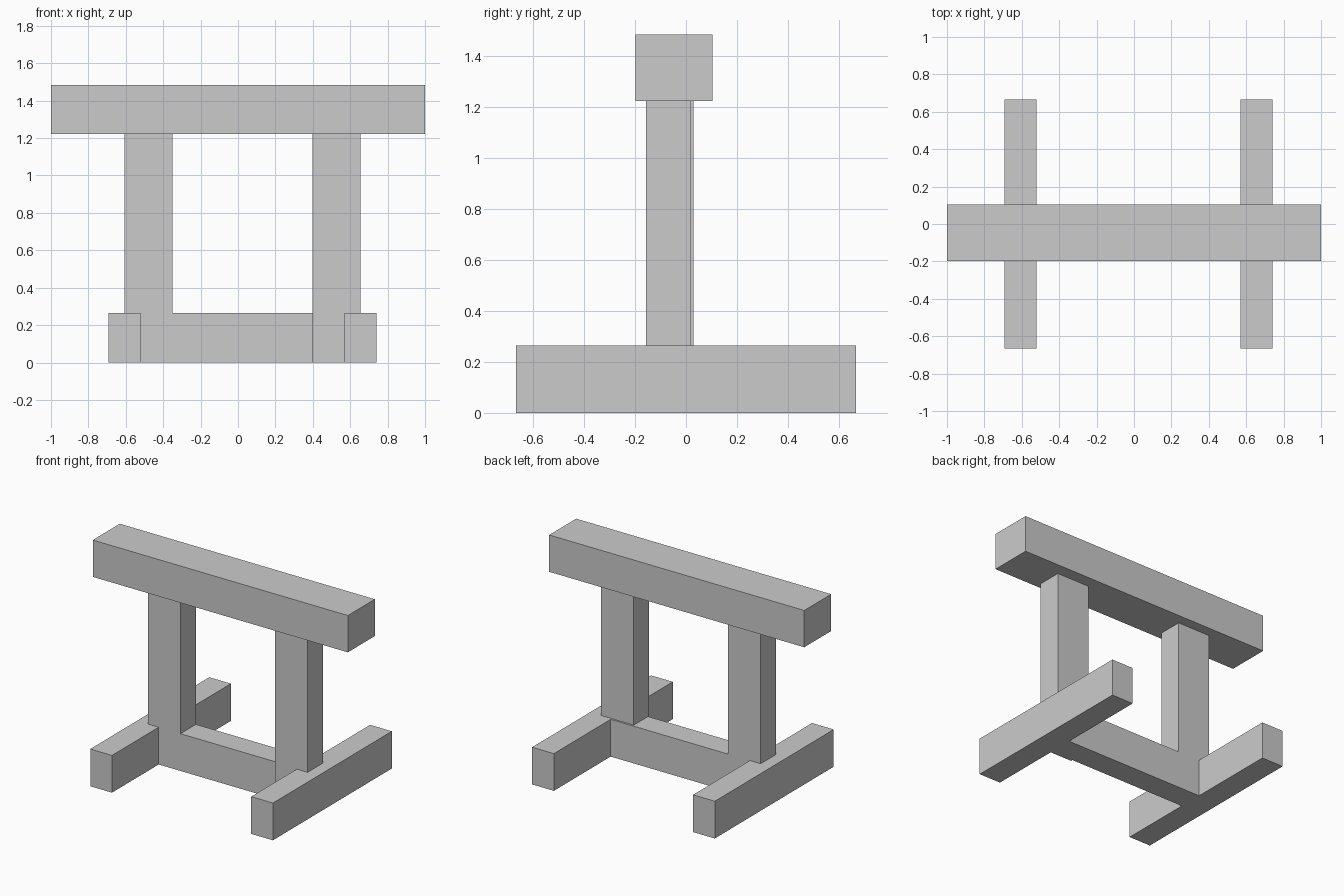
import bpy, bmesh

if "Cube" in bpy.data.objects:
    bpy.data.objects.remove(bpy.data.objects["Cube"])


def extrude_profile(name, points, y0, y1):
    """Extrude an x/z outline along y into a solid."""
    bm = bmesh.new()
    face = bm.faces.new([bm.verts.new((x, y0, z)) for x, z in points])
    result = bmesh.ops.extrude_face_region(bm, geom=[face])
    moved = [v for v in result["geom"] if isinstance(v, bmesh.types.BMVert)]
    bmesh.ops.translate(bm, verts=moved, vec=(0, y1 - y0, 0))
    bmesh.ops.recalc_face_normals(bm, faces=bm.faces)
    mesh = bpy.data.meshes.new(name)
    bm.to_mesh(mesh)
    bm.free()
    obj = bpy.data.objects.new(name, mesh)
    bpy.context.collection.objects.link(obj)
    return obj


def beam(name, x, y, z):
    """Rectangular beam from (min, max) ranges."""
    return extrude_profile(name, [(x[0], z[0]), (x[1], z[0]), (x[1], z[1]), (x[0], z[1])], *y)


BASE_TOP = 0.264
POST_TOP = 1.223

# Top rail
beam("top_rail", (-1, 1), (-0.198, 0.104), (POST_TOP, 1.484))

# Long feet running front to back
for side, x in (("left", -0.607), ("right", 0.655)):
    beam(side + "_foot", (x - 0.085, x + 0.085), (-0.666, 0.666), (0, BASE_TOP))

# Left post and lower crossbar share flush faces, so they form one L shape
extrude_profile("left_post_and_crossbar",
                [(-0.607, 0), (0.655, 0), (0.655, BASE_TOP), (-0.351, BASE_TOP),
                 (-0.351, POST_TOP), (-0.607, POST_TOP)], -0.143, 0.03)

# Right post sits slightly further forward
beam("right_post", (0.398, 0.655), (-0.156, 0.017), (0, POST_TOP))
